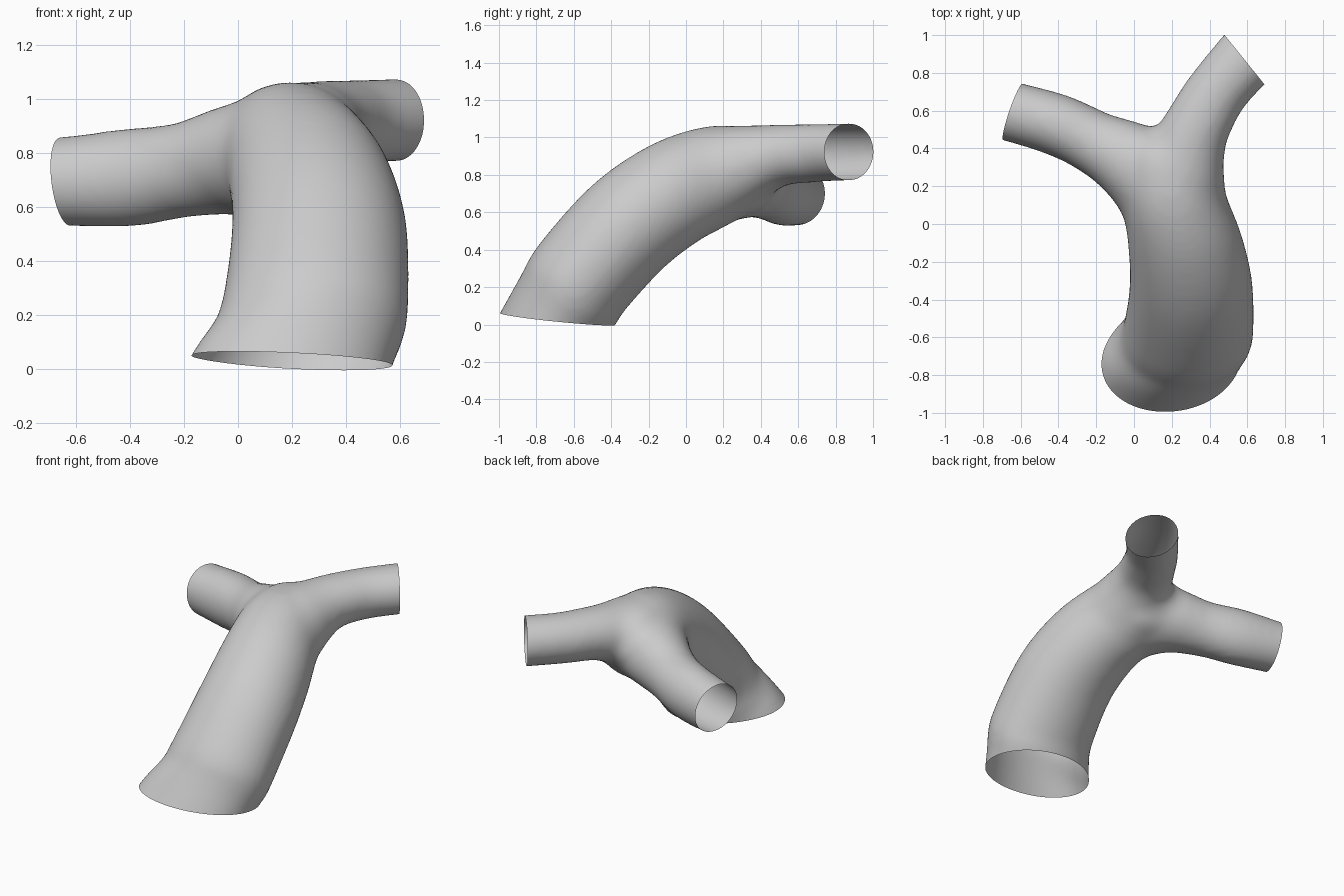
import bpy, bmesh, math
from mathutils import Vector

cube = bpy.data.objects.get("Cube")
if cube:
    bpy.data.objects.remove(cube)

SIDES = 40
STEPS = 6

# Stations along each tube: x, y, z, half width, half height
TRUNK = [(.12, -.81, -.16, .4, .27), (.2, -.695, .03, .378, .278), (.26, -.625, .14, .36, .286),
         (.289, -.55, .26, .345, .29), (.302, -.315, .52, .325, .293), (.27, -.085, .69, .305, .288),
         (.215, .12, .783, .285, .275), (.19, .27, .818, .265, .248), (.17, .4, .828, .22, .21),
         (.13, .48, .83, .13, .13)]
REAR_LEFT = [(.22, .02, .74, .26, .25), (.25, .25, .833, .235, .232), (.285, .4, .88, .205, .192),
             (.335, .52, .907, .182, .164), (.44, .7, .917, .165, .156), (.585, .87, .923, .17, .154),
             (.71, 1.01, .925, .17, .154)]
REAR_RIGHT = [(.25, .06, .755, .25, .24), (.03, .297, .78, .23, .215), (-.2, .427, .738, .172, .177),
              (-.4, .522, .71, .165, .183), (-.64, .593, .695, .16, .167), (-.83, .645, .69, .158, .155)]


def spline(p):
    """Smooth curve through the stations."""
    p = [Vector(q) for q in p]
    p = [2 * p[0] - p[1]] + p + [2 * p[-1] - p[-2]]
    out = []
    for a, b, c, d in zip(p, p[1:], p[2:], p[3:]):
        for i in range(STEPS):
            t = i / STEPS
            out.append(b + (c - a) * t / 2 + (a - 2.5 * b + 2 * c - d / 2) * t * t
                       + (1.5 * b - a / 2 - 1.5 * c + d / 2) * t ** 3)
    return out + [p[-2]]


def tube(bm, stations, side=None):
    """Closed elliptical tube following the stations, its width kept level."""
    pts = spline(stations)
    rings = []
    for i, p in enumerate(pts):
        step = pts[min(i + 1, len(pts) - 1)] - pts[max(i - 1, 0)]
        tangent = Vector(step[:3])
        u = Vector(side) if side else tangent.cross(Vector((0, 0, 1))).normalized()
        v = u.cross(tangent).normalized()
        centre = Vector(p[:3])
        rings.append([bm.verts.new(centre + u * p[3] * math.cos(a) + v * p[4] * math.sin(a))
                      for a in (2 * math.pi * k / SIDES for k in range(SIDES))])
    for r, s in zip(rings, rings[1:]):
        for k in range(SIDES):
            n = (k + 1) % SIDES
            bm.faces.new((r[k], r[n], s[n], s[k]))
    bm.faces.new(rings[0][::-1])
    bm.faces.new(rings[-1])


# Three overlapping closed tubes
bm = bmesh.new()
tube(bm, TRUNK, side=(1, 0, 0))
tube(bm, REAR_LEFT)
tube(bm, REAR_RIGHT)
bmesh.ops.recalc_face_normals(bm, faces=bm.faces)
mesh = bpy.data.meshes.new("branching_tube")
bm.to_mesh(mesh)
bm.free()
body = bpy.data.objects.new("branching_tube", mesh)
bpy.context.collection.objects.link(body)

# Fuse them into one skin
fuse = body.modifiers.new("fuse", 'REMESH')
fuse.mode = 'VOXEL'
fuse.voxel_size = .02
soften = body.modifiers.new("soften", 'SMOOTH')
soften.factor = .5
soften.iterations = 20
skin = bpy.data.meshes.new_from_object(body.evaluated_get(bpy.context.evaluated_depsgraph_get()))
body.modifiers.clear()

bm = bmesh.new()
bm.from_mesh(skin)

# Round the crotch and the two inner corners where the branches leave the trunk
PASSES = 40
for corner in ((.1, .5, .83), (-.08, .13, .8), (.46, .3, .86)):
    near = [(v, (v.co - Vector(corner)).length) for v in bm.verts]
    for i in range(PASSES):
        reach = .3 * (1 - i / PASSES)
        bmesh.ops.smooth_vert(bm, verts=[v for v, d in near if d < reach], factor=.5,
                              use_axis_x=True, use_axis_y=True, use_axis_z=True)

# Slice the three ends to leave open mouths
for point, normal in (((.2, -.69, .03), (-.04, -.097, -1)),
                      ((.585, .87, .92), (.78, .63, 0)),
                      ((-.64, .595, .69), (-.945, .326, -.12))):
    bmesh.ops.bisect_plane(bm, geom=bm.verts[:] + bm.edges[:] + bm.faces[:], dist=1e-5,
                           plane_co=point, plane_no=Vector(normal).normalized(), clear_outer=True)
for f in bm.faces:
    f.smooth = True
bm.to_mesh(skin)
bm.free()
body.data = skin

# Plain grey colour
grey = bpy.data.materials.new("light_grey")
grey.use_nodes = True
colour = (.6, .6, .6, 1)
grey.diffuse_color = colour
grey.node_tree.nodes["Principled BSDF"].inputs["Base Color"].default_value = colour
skin.materials.clear()
skin.materials.append(grey)
